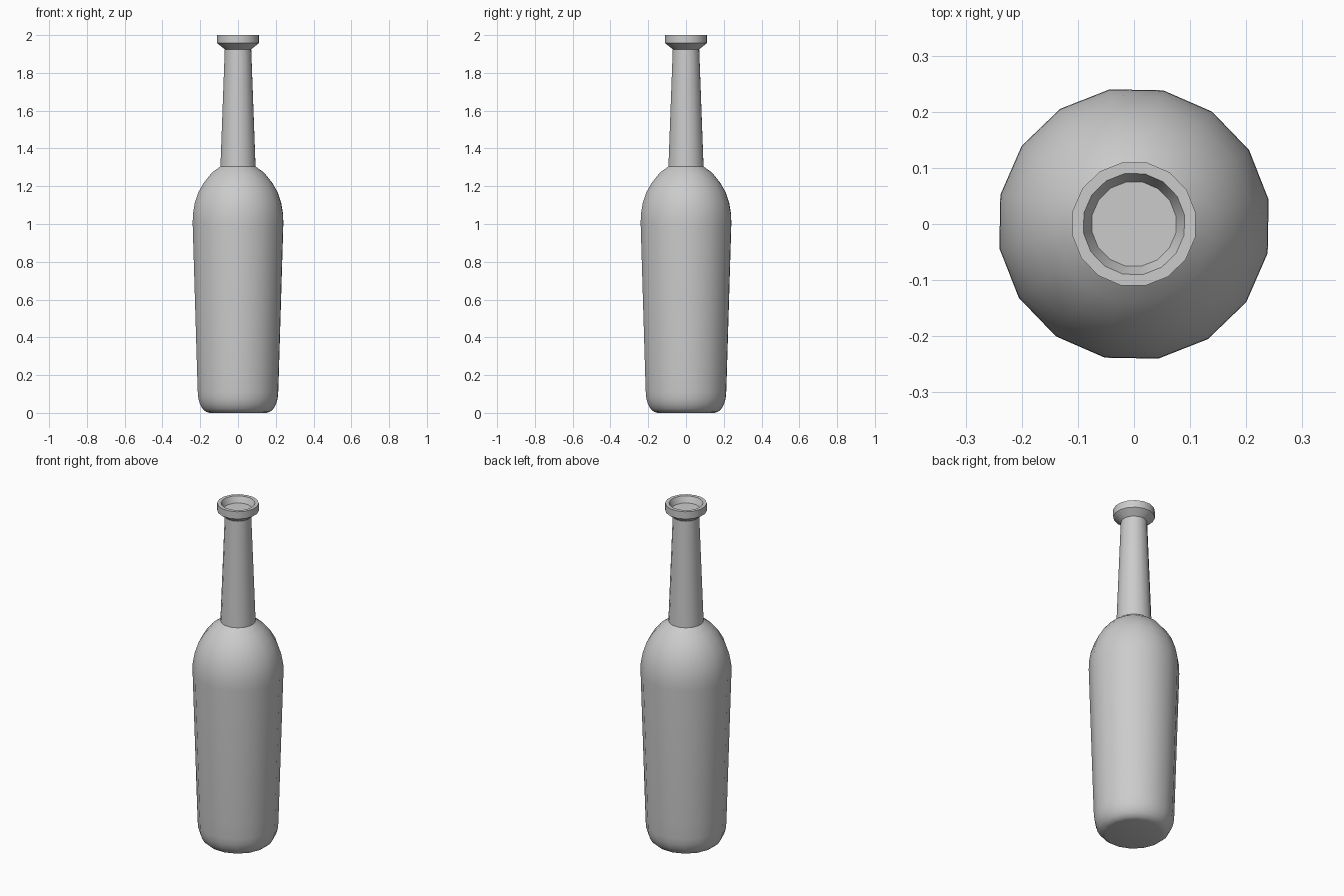
import bpy, bmesh, math

if "Cube" in bpy.data.objects:
    bpy.data.objects.remove(bpy.data.objects["Cube"])

SIDES = 16
TURN = math.radians(10.2)


def lathe(name, profile, scale=1.016):
    """Revolve (radius, height) points; radius 0 makes a pole."""
    bm = bmesh.new()
    rings = []
    for r, z in profile:
        if r == 0:
            rings.append([bm.verts.new((0, 0, z))] * SIDES)
            continue
        rings.append([bm.verts.new((r * scale * math.cos(TURN + 2 * math.pi * i / SIDES),
                                    r * scale * math.sin(TURN + 2 * math.pi * i / SIDES), z))
                      for i in range(SIDES)])
    for a, b in zip(rings, rings[1:]):
        for i in range(SIDES):
            j = (i + 1) % SIDES
            bm.faces.new(list(dict.fromkeys((a[i], a[j], b[j], b[i]))))
    bmesh.ops.recalc_face_normals(bm, faces=bm.faces)
    mesh = bpy.data.meshes.new(name)
    bm.to_mesh(mesh)
    bm.free()
    obj = bpy.data.objects.new(name, mesh)
    bpy.context.collection.objects.link(obj)
    bpy.context.view_layer.objects.active = obj
    obj.select_set(True)
    bpy.ops.object.shade_smooth_by_angle(angle=math.radians(30))
    obj.select_set(False)
    return obj


# Flat base with rounded heel
profile = [(0, 0), (0.15, 0)]
for k in range(1, 6):
    t = math.radians(90 * k / 5)
    profile.append((0.15 + 0.063 * math.sin(t), 0.11 * (1 - math.cos(t))))

# Tapered body and domed shoulder
profile += [(0.216, 0.20), (0.24, 1.0), (0.239, 1.05), (0.229, 1.11),
            (0.209, 1.17), (0.18, 1.22), (0.14, 1.27), (0.093, 1.305)]

# Long neck, flared lip and shallow mouth recess
profile += [(0.07, 1.925), (0.11, 1.957), (0.11, 2.0), (0.09, 2.0),
            (0.075, 1.965), (0, 1.965)]

lathe("bottle", profile)
